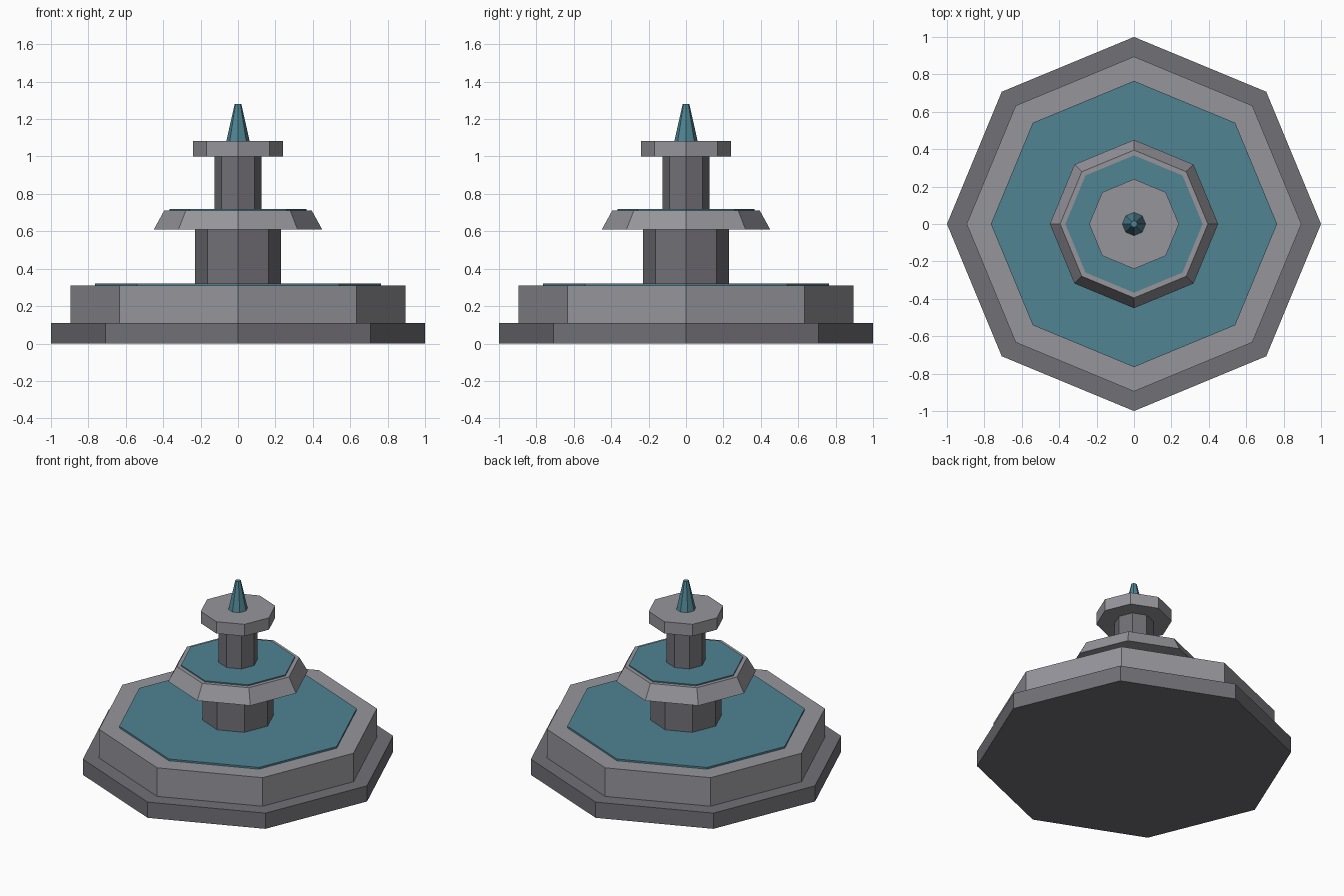
import bpy

cube = bpy.data.objects.get("Cube")
if cube:
    bpy.data.objects.remove(cube, do_unlink=True)


def make_material(name, colour):
    mat = bpy.data.materials.new(name)
    mat.use_nodes = True
    mat.diffuse_color = (*colour, 1)
    node = next(n for n in mat.node_tree.nodes if n.type == 'BSDF_PRINCIPLED')
    node.inputs["Base Color"].default_value = (*colour, 1)
    return mat


light_stone = make_material("light stone", (0.30, 0.30, 0.33))
dark_stone = make_material("dark stone", (0.165, 0.16, 0.18))
water = make_material("water", (0.078, 0.23, 0.29))


def octagon(name, mat, bottom, top, radius, top_radius=None):
    """Eight-sided tier with corners on the x and y axes."""
    bpy.ops.mesh.primitive_cone_add(
        vertices=8, radius1=radius,
        radius2=radius if top_radius is None else top_radius,
        depth=top - bottom, location=(0, 0, (bottom + top) / 2))
    obj = bpy.context.object
    obj.name = name
    obj.data.materials.append(mat)
    return obj


# Base and main pool
octagon("base_step", dark_stone, 0, 0.11, 1.0)
octagon("main_basin", light_stone, 0.11, 0.31, 0.895)
octagon("main_pool_water", water, 0.31, 0.322, 0.765)

# Middle tier
octagon("lower_column", dark_stone, 0.322, 0.61, 0.23)
octagon("middle_bowl", light_stone, 0.61, 0.71, 0.45, 0.395)
octagon("middle_bowl_water", water, 0.71, 0.718, 0.367)

# Top tier and spout
octagon("upper_column", dark_stone, 0.718, 1.0, 0.125)
octagon("top_plate", light_stone, 1.0, 1.083, 0.24)
octagon("water_spout", water, 1.083, 1.28, 0.062, 0.018)
